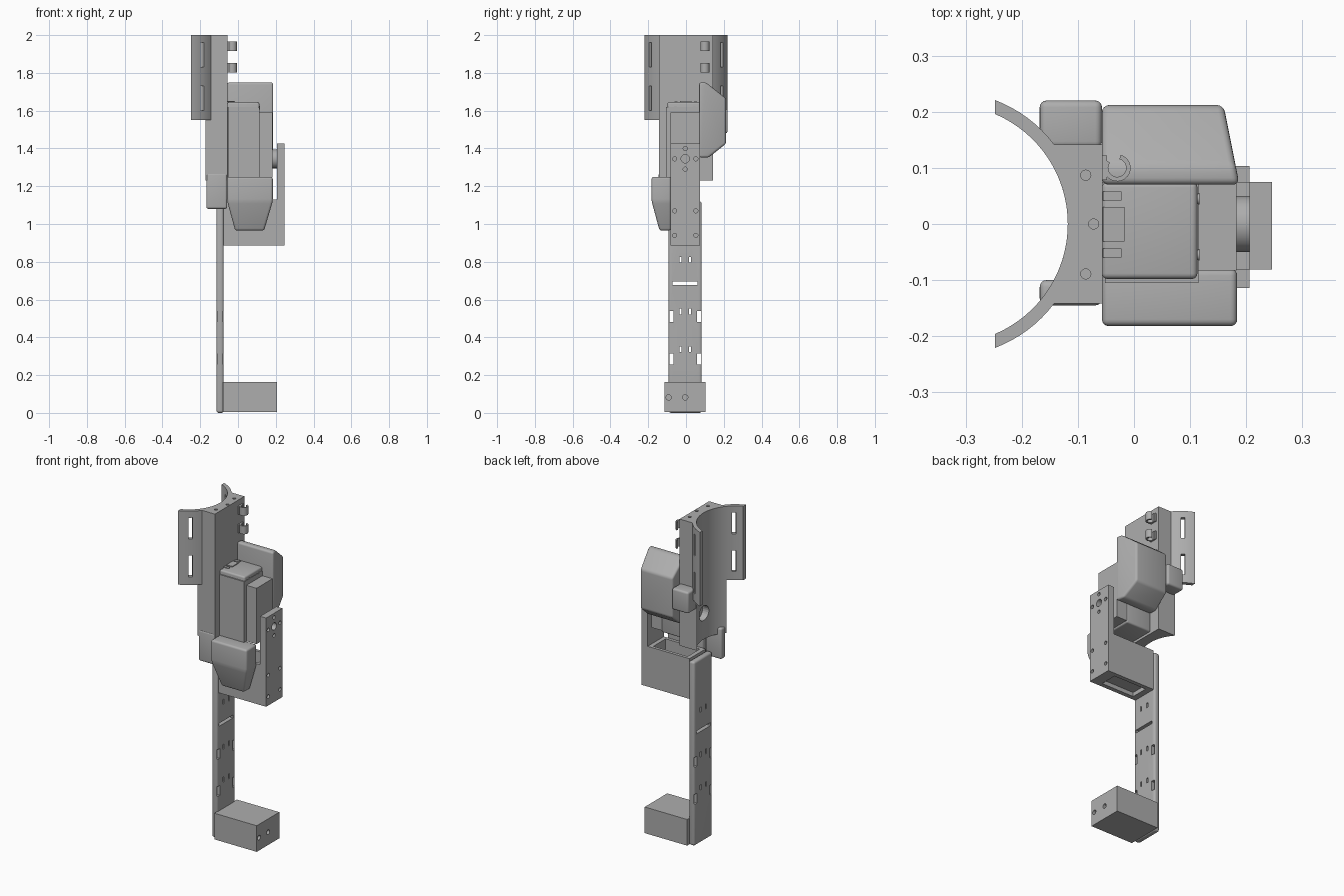
import bpy, bmesh, math
from mathutils import Matrix, Vector

cube = bpy.data.objects.get("Cube")
if cube:
    bpy.data.objects.remove(cube)

grey = bpy.data.materials.new("plain_grey")
grey.use_nodes = True
GREY = (0.42, 0.42, 0.42, 1)
grey.diffuse_color = GREY
grey.node_tree.nodes["Principled BSDF"].inputs["Base Color"].default_value = GREY


# --- helpers ---------------------------------------------------------------
def finish(bm, name, bevel=0, smooth=False):
    bmesh.ops.recalc_face_normals(bm, faces=bm.faces)
    if bevel:
        bmesh.ops.bevel(bm, geom=bm.edges[:], offset=bevel, segments=4,
                        profile=0.5, affect='EDGES', clamp_overlap=True)
    mesh = bpy.data.meshes.new(name)
    bm.to_mesh(mesh)
    bm.free()
    mesh.materials.append(grey)
    ob = bpy.data.objects.new(name, mesh)
    bpy.context.collection.objects.link(ob)
    if bevel or smooth:
        bpy.ops.object.select_all(action='DESELECT')
        ob.select_set(True)
        bpy.context.view_layer.objects.active = ob
        bpy.ops.object.shade_smooth_by_angle(angle=math.radians(35))
    return ob


def add_box(bm, x, y, z, turn=None):
    size = [b - a for a, b in (x, y, z)]
    mid = [(a + b) / 2 for a, b in (x, y, z)]
    m = Matrix.Translation(mid) @ Matrix.Diagonal((*size, 1))
    bmesh.ops.create_cube(bm, size=1, matrix=(turn @ m) if turn else m)


def add_rod(bm, centre, radius, length, axis):
    rot = {'X': Matrix.Rotation(math.pi / 2, 4, 'Y'), 'Z': Matrix()}[axis]
    bmesh.ops.create_cone(bm, cap_ends=True, segments=24, radius1=radius, radius2=radius,
                          depth=length, matrix=Matrix.Translation(centre) @ rot)


def box(name, x, y, z, bevel=0):
    bm = bmesh.new()
    add_box(bm, x, y, z)
    return finish(bm, name, bevel)


def prism(name, points, z0, z1, bevel=0):
    bm = bmesh.new()
    face = bm.faces.new([bm.verts.new((x, y, z0)) for x, y in points])
    out = bmesh.ops.extrude_face_region(bm, geom=[face])
    up = [v for v in out['geom'] if isinstance(v, bmesh.types.BMVert)]
    bmesh.ops.translate(bm, verts=up, vec=(0, 0, z1 - z0))
    return finish(bm, name, bevel, True)


def loft(name, rings, bevel):
    bm = bmesh.new()
    loops = [[bm.verts.new(p) for p in ring] for ring in rings]
    bm.faces.new(loops[0])
    bm.faces.new(loops[-1])
    for a, b in zip(loops, loops[1:]):
        for i in range(len(a)):
            j = (i + 1) % len(a)
            bm.faces.new((a[i], a[j], b[j], b[i]))
    return finish(bm, name, bevel)


def cut(ob, bm):
    cutter = finish(bm, ob.name + "_cutter")
    mod = ob.modifiers.new("holes", 'BOOLEAN')
    mod.object, mod.solver = cutter, 'EXACT'
    dg = bpy.context.evaluated_depsgraph_get()
    mesh = bpy.data.meshes.new_from_object(ob.evaluated_get(dg))
    ob.modifiers.clear()
    ob.data = mesh
    bpy.data.objects.remove(cutter)


# --- curved housing with side flanges ---------------------------------------
CX, R_IN, R_OUT, HALF, FRONT = -0.331, 0.213, 0.236, 0.142, -0.056


def arc(radius, a0, a1, n=24):
    steps = [a0 + (a1 - a0) * i / n for i in range(n + 1)]
    return [(CX + radius * math.cos(a), radius * math.sin(a)) for a in steps]


tip_in = math.acos((-0.248 - CX) / R_IN)
tip_out = math.acos((-0.248 - CX) / R_OUT)
side_in, side_out = math.asin(HALF / R_IN), math.asin(HALF / R_OUT)
front_edge = [(FRONT, HALF), (FRONT, -HALF)]
upper = prism("housing_upper", arc(R_IN, -tip_in, tip_in, 32)
              + arc(R_OUT, tip_out, side_out, 8) + front_edge
              + arc(R_OUT, -side_out, -tip_out, 8), 1.55, 2.0)
lower = prism("housing_lower", arc(R_IN, -side_in, side_in) + front_edge, 1.23, 1.55)

bm = bmesh.new()
for side in (-1, 1):
    turn = Matrix.Translation((CX, 0, 0)) @ Matrix.Rotation(side * math.radians(53), 4, 'Z')
    for z in (1.6, 1.83):
        add_box(bm, (0.19, 0.26), (-0.011, 0.011), (z, z + 0.13), turn)
for x, y in ((-0.086, 0.087), (-0.072, 0), (-0.086, -0.089)):
    add_rod(bm, (x, y, 2), 0.009, 0.1, 'Z')
cut(upper, bm)
bm = bmesh.new()
add_rod(bm, (-0.12, 0, 1.39), 0.045, 0.08, 'X')
cut(lower, bm)

# small pods on the housing sides
box("left_side_pod", (-0.168, -0.057), (0.135, 0.22), (1.48, 1.61), 0.012)
box("right_lower_pod", (-0.168, -0.057), (-0.145, -0.1), (1.08, 1.27), 0.012)

# cable clips: open rings on the housing front
for i, z in enumerate((1.803, 1.915)):
    a = [math.radians(-215 + 290 * k / 20) for k in range(21)]
    ring = [(-0.03 + 0.024 * math.cos(t), 0.1 + 0.024 * math.sin(t)) for t in a]
    ring += [(-0.03 + 0.016 * math.cos(t), 0.1 + 0.016 * math.sin(t)) for t in reversed(a)]
    prism(f"cable_clip_{i + 1}", ring, z, z + 0.05)
    box(f"clip_stem_{i + 1}", (-0.058, -0.048), (0.078, 0.122), (z, z + 0.05))

# --- drive unit ---------------------------------------------------------------
box("motor_case", (-0.057, 0.113), (-0.098, 0.075), (1.24, 1.645), 0.01)
box("motor_cover", (-0.052, 0.115), (-0.105, 0.07), (1.25, 1.62))
box("gear_block", (0.1, 0.183), (-0.083, 0.072), (1.25, 1.59))
box("top_tab", (-0.055, -0.017), (-0.031, 0.03), (1.63, 1.65))
for name, y in (("right", -0.052), ("left", 0.05)):
    box(name + "_top_rib", (-0.055, -0.022), (y - 0.008, y + 0.008), (1.63, 1.649))
bm = bmesh.new()
add_rod(bm, (0.195, 0, 1.345), 0.05, 0.03, 'X')
finish(bm, "output_shaft", smooth=True)
bm = bmesh.new()
for y in (-0.055, 0.045):
    add_rod(bm, (0.114, y, 1.615), 0.01, 0.006, 'X')
finish(bm, "motor_screws", smooth=True)

# large left pod: chamfered side profile, narrower towards the outside
profile = [(0.07, 1.75), (0.105, 1.75), (0.212, 1.665), (0.212, 1.425), (0.12, 1.352), (0.07, 1.352)]


def slant(y):
    return 0.188 - 0.2 * (y - 0.07)


loft("left_pod", [[(-0.057, y, z) for y, z in profile],
                  [(slant(y), y, z) for y, z in profile]], 0.012)


# right pod: block with a tapered lower end
def ring(x0, x1, y0, y1, z):
    return [(x0, y0, z), (x1, y0, z), (x1, y1, z), (x0, y1, z)]


loft("right_pod", [ring(-0.057, 0.184, -0.182, -0.08, 1.25),
                   ring(-0.057, 0.184, -0.182, -0.08, 1.12),
                   ring(-0.015, 0.138, -0.14, -0.08, 0.965)], 0.012)

# --- bracket: hollow box with an upright plate ---------------------------------
bracket = box("bracket_box", (-0.076, 0.206), (-0.081, 0.075), (0.885, 1.13))
bm = bmesh.new()
add_box(bm, (-0.05, 0.18), (-0.062, 0.056), (0.95, 1.2))
add_box(bm, (-0.04, 0.18), (-0.055, 0.05), (0.8, 0.91))
cut(bracket, bm)
plate = box("upright_plate", (0.206, 0.246), (-0.081, 0.075), (0.885, 1.425))
bm = bmesh.new()
add_rod(bm, (0.23, -0.004, 1.345), 0.022, 0.08, 'X')
small = [(-0.06, 1.345), (0.052, 1.345), (-0.004, 1.4), (-0.004, 1.29)]
small += [(y, z) for y in (-0.06, 0.052) for z in (1.07, 0.94)]
for y, z in small:
    add_rod(bm, (0.245, y, z), 0.011, 0.04, 'X')
cut(plate, bm)

# --- slotted column and foot -----------------------------------------------------
column = box("column", (-0.114, -0.076), (-0.092, 0.083), (0.0, 1.12), 0.013)
bm = bmesh.new()
DEPTH = (-0.15, 0)
add_box(bm, DEPTH, (-0.072, 0.06), (0.677, 0.695))
for z in (0.51, 0.285):
    for y in (-0.077, 0.068):
        add_box(bm, DEPTH, (y - 0.011, y + 0.011), (z - 0.03, z + 0.03))
for z in (0.81, 0.537, 0.337):
    for y in (-0.03, 0.021):
        add_box(bm, DEPTH, (y - 0.005, y + 0.005), (z - 0.015, z + 0.015))
cut(column, bm)

foot = box("foot", (-0.08, 0.206), (-0.114, 0.103), (0.004, 0.163))
bm = bmesh.new()
for y in (-0.092, -0.004):
    add_rod(bm, (0.2, y, 0.082), 0.014, 0.08, 'X')
cut(foot, bm)
